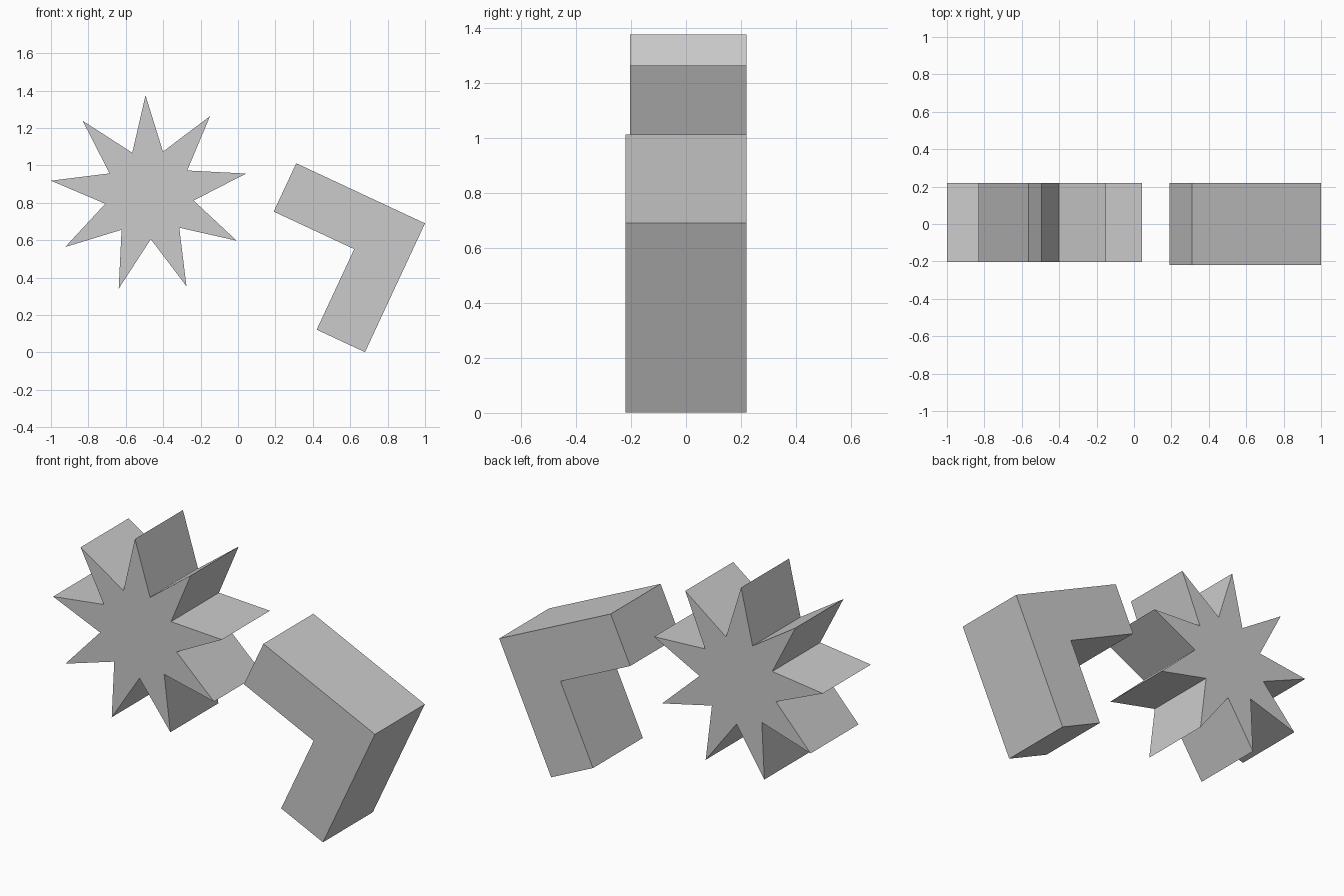
import bpy, bmesh
from math import sin, cos, radians

if "Cube" in bpy.data.objects:
    bpy.data.objects.remove(bpy.data.objects["Cube"])


def prism(name, profile, y0, y1):
    """Extrude a closed x-z outline from y0 to y1."""
    bm = bmesh.new()
    face = bm.faces.new([bm.verts.new((x, y0, z)) for x, z in profile])
    ext = bmesh.ops.extrude_face_region(bm, geom=[face])
    moved = [v for v in ext["geom"] if isinstance(v, bmesh.types.BMVert)]
    bmesh.ops.translate(bm, verts=moved, vec=(0, y1 - y0, 0))
    bmesh.ops.recalc_face_normals(bm, faces=bm.faces)
    mesh = bpy.data.meshes.new(name)
    bm.to_mesh(mesh)
    bm.free()
    obj = bpy.data.objects.new(name, mesh)
    bpy.context.collection.objects.link(obj)
    return obj


# Nine-pointed star block
star = []
for i in range(18):
    r = 0.53 if i % 2 == 0 else 0.24
    a = radians(92.1 + i * 20)
    star.append((-0.475 + r * cos(a), 0.845 + r * sin(a)))
prism("star_block", star, -0.203, 0.22)

# L-shaped block, tilted about its outer corner
leg, thick, tilt = 0.76, 0.285, radians(-25)
outline = [(0, 0), (0, -leg), (-thick, -leg), (-thick, -thick), (-leg, -thick), (-leg, 0)]
elbow = [(1.0 + u * cos(tilt) - v * sin(tilt), 0.69 + u * sin(tilt) + v * cos(tilt))
         for u, v in outline]
prism("elbow_block", elbow, -0.22, 0.22)
